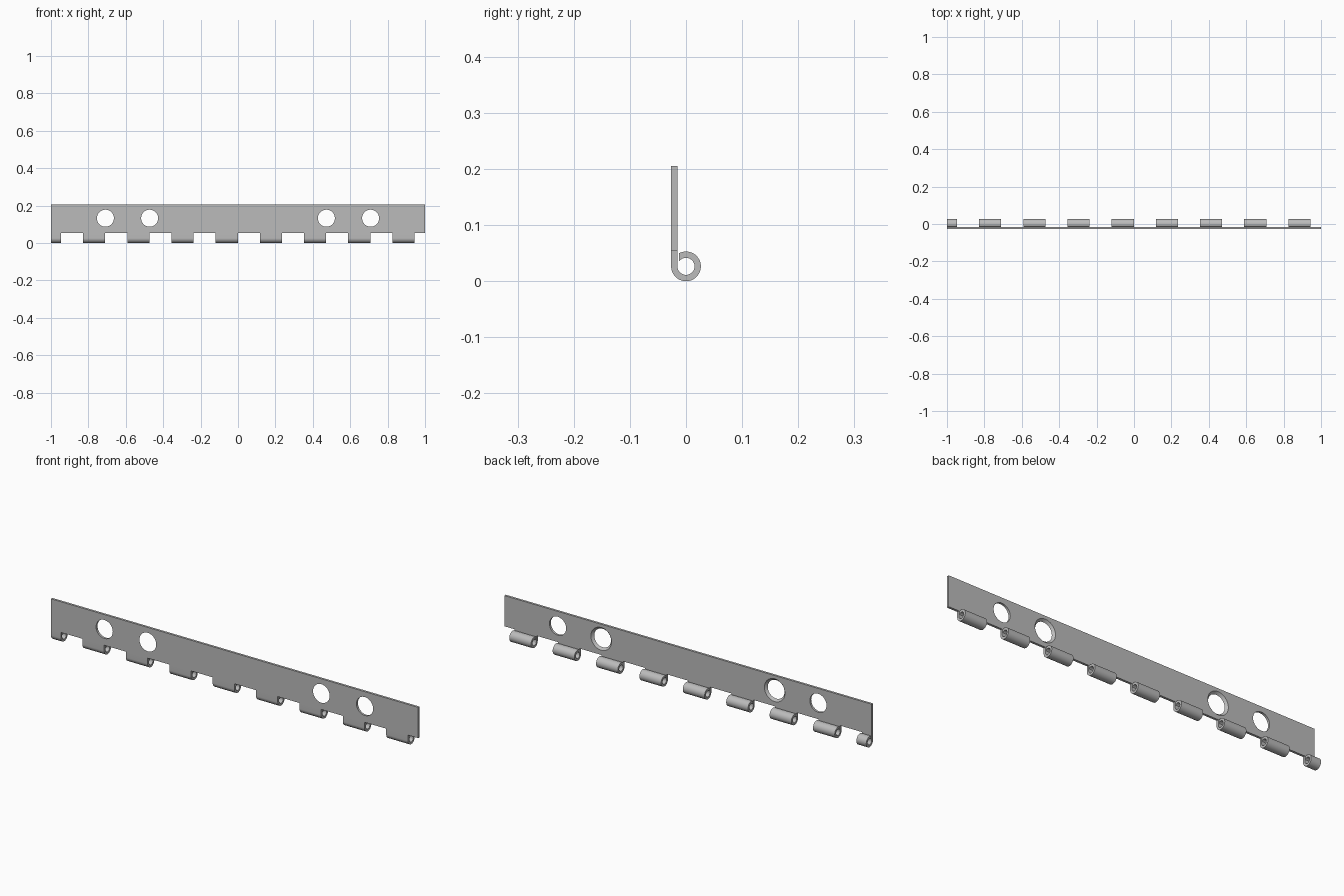
import bpy, bmesh
from math import sin, cos, acos, pi, tau

if "Cube" in bpy.data.objects:
    bpy.data.objects.remove(bpy.data.objects["Cube"], do_unlink=True)

R_OUT, R_IN = 0.0265, 0.0152      # knuckle radii
THICK = R_OUT - R_IN
SEAM, TOP = 0.054, 0.205          # plate bottom and top
PITCH, WIDTH = 0.2363, 0.1182     # knuckle spacing and length
LIP = -0.0125                     # y of the rolled end

steel = bpy.data.materials.new("steel_grey")
steel.use_nodes = True
colour = (0.5, 0.5, 0.5, 1)
steel.diffuse_color = colour
steel.node_tree.nodes["Principled BSDF"].inputs["Base Color"].default_value = colour


def make_object(name, bm):
    bmesh.ops.recalc_face_normals(bm, faces=bm.faces)
    mesh = bpy.data.meshes.new(name)
    bm.to_mesh(mesh)
    bm.free()
    mesh.materials.append(steel)
    ob = bpy.data.objects.new(name, mesh)
    bpy.context.collection.objects.link(ob)
    return ob


def extrude_x(name, profile, x0, x1):
    """Extrude a closed (y, z) profile along x."""
    bm = bmesh.new()
    face = bm.faces.new([bm.verts.new((x0, y, z)) for y, z in profile])
    ext = bmesh.ops.extrude_face_region(bm, geom=[face])["geom"]
    verts = [v for v in ext if isinstance(v, bmesh.types.BMVert)]
    bmesh.ops.translate(bm, verts=verts, vec=(x1 - x0, 0, 0))
    return make_object(name, bm)


def smooth(ob):
    bpy.ops.object.select_all(action="DESELECT")
    ob.select_set(True)
    bpy.context.view_layer.objects.active = ob
    bpy.ops.object.shade_smooth_by_angle(angle=0.6)


def arc(radius, start, end, n):
    angles = [start + (end - start) * i / n for i in range(n + 1)]
    return [(radius * cos(a), R_OUT + radius * sin(a)) for a in angles]


# Flat leaf
front, back = -R_OUT, -R_IN
leaf = extrude_x("leaf_plate", [(front, SEAM), (back, SEAM), (back, TOP), (front, TOP)], -1, 1)


def hole_cutter(x, z, r_front, r_back):
    """Cone through the plate, extended beyond both faces."""
    slope = (r_back - r_front) / THICK
    bm = bmesh.new()
    rings = []
    for y in (front - 0.01, back + 0.01):
        r = r_front + slope * (y - front)
        rings.append([bm.verts.new((x + r * cos(tau * i / 48), y, z + r * sin(tau * i / 48)))
                      for i in range(48)])
    for ring in rings:
        bm.faces.new(ring)
    for i in range(48):
        j = (i + 1) % 48
        bm.faces.new((rings[0][i], rings[0][j], rings[1][j], rings[1][i]))
    return make_object("hole_cutter", bm)


# Screw holes: outer pair straight, inner pair countersunk at the back
cutters = []
for side in (-1, 1):
    for x, r_back in ((0.709, 0.0455), (0.4725, 0.056)):
        cutter = hole_cutter(side * x, 0.133, 0.0455, r_back)
        mod = leaf.modifiers.new("hole", "BOOLEAN")
        mod.object = cutter
        mod.solver = "EXACT"
        cutters.append(cutter)
bpy.context.view_layer.update()
cut_mesh = bpy.data.meshes.new_from_object(
    leaf.evaluated_get(bpy.context.evaluated_depsgraph_get()))
leaf.modifiers.clear()
leaf.data = cut_mesh
for cutter in cutters:
    bpy.data.objects.remove(cutter, do_unlink=True)
smooth(leaf)

# Rolled knuckles
outer = arc(R_OUT, pi, tau + acos(LIP / R_OUT), 40)
inner = arc(R_IN, tau + acos(LIP / R_IN), pi, 40)
curl = [(front, SEAM)] + outer + inner + [(back, SEAM)]
for k in range(9):
    end = -0.9465 + PITCH * k
    start = max(-1, end - WIDTH)
    smooth(extrude_x(f"knuckle_{k + 1}", curl, start, end))
